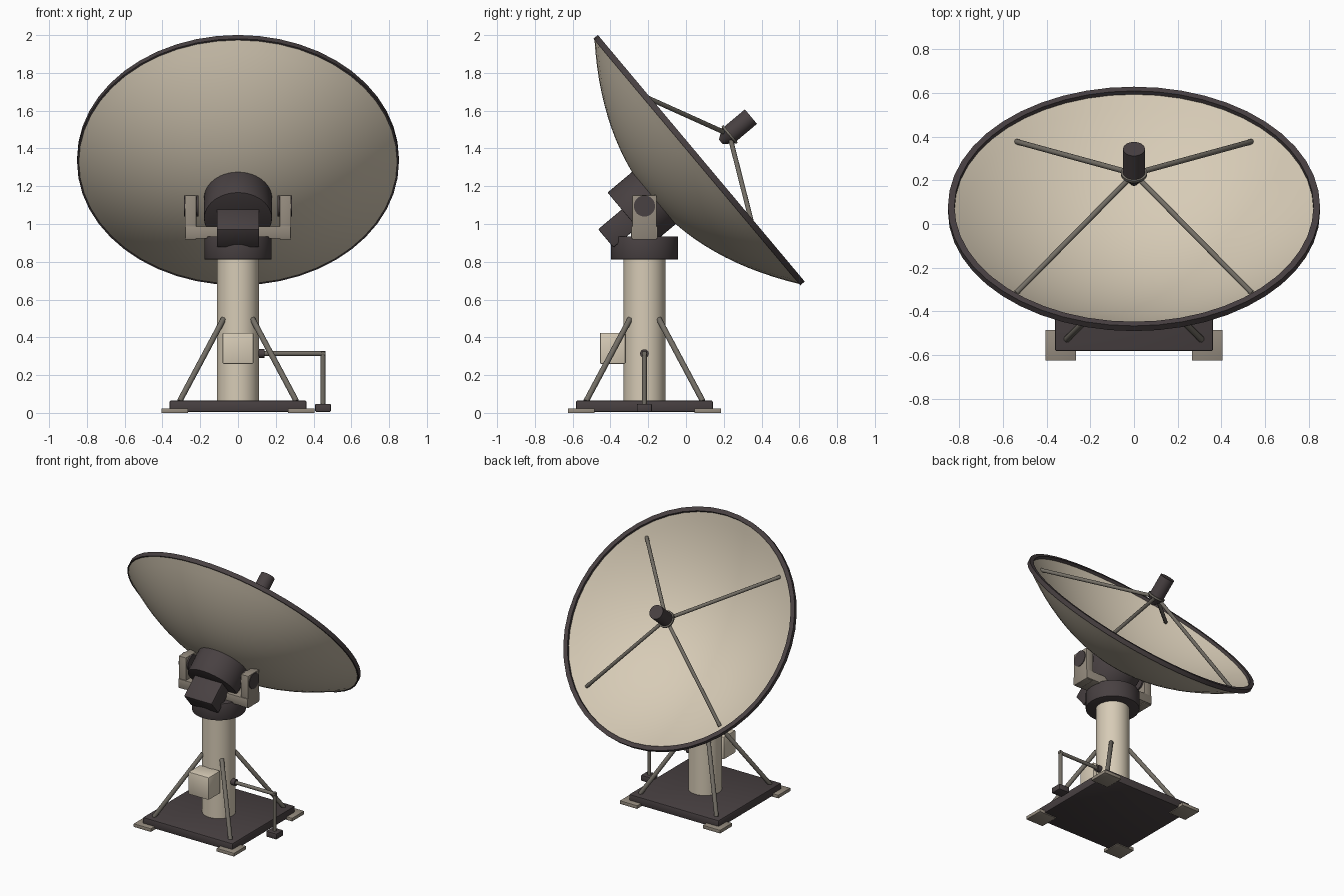
import bpy, bmesh, math
from mathutils import Matrix, Vector

if "Cube" in bpy.data.objects:
    bpy.data.objects.remove(bpy.data.objects["Cube"])


def material(name, r, g, b):
    m = bpy.data.materials.new(name)
    m.use_nodes = True
    m.diffuse_color = (r, g, b, 1)
    m.node_tree.nodes["Principled BSDF"].inputs["Base Color"].default_value = (r, g, b, 1)
    return m


CREAM = material("cream paint", 0.68, 0.60, 0.47)
DARK = material("dark steel", 0.065, 0.052, 0.054)
GREY = material("warm grey", 0.30, 0.26, 0.21)
STRUT = material("strut grey", 0.17, 0.155, 0.13)

MAST_Y = -0.22
# Dish frame: local z is the pointing axis, the origin is the centre of the rim
DISH = Matrix.Translation((0, 0.081, 1.348)) @ Matrix.Rotation(math.radians(-50), 4, "X")


def finish(name, bm, mat, bevel=0.0, frame=None):
    if bevel:
        edges = [e for e in bm.edges if e.calc_face_angle(0) > 1]
        bmesh.ops.bevel(bm, geom=edges, offset=bevel, segments=2, profile=0.5, affect="EDGES")
    bmesh.ops.recalc_face_normals(bm, faces=bm.faces)
    mesh = bpy.data.meshes.new(name)
    bm.to_mesh(mesh)
    bm.free()
    mesh.materials.append(mat)
    ob = bpy.data.objects.new(name, mesh)
    bpy.context.collection.objects.link(ob)
    if frame:
        ob.matrix_world = frame
    bpy.ops.object.select_all(action="DESELECT")
    ob.select_set(True)
    bpy.context.view_layer.objects.active = ob
    bpy.ops.object.shade_smooth_by_angle(angle=math.radians(35))
    return ob


def box(name, centre, size, mat, bevel=0.005, frame=None):
    bm = bmesh.new()
    bmesh.ops.create_cube(bm, size=1)
    bmesh.ops.scale(bm, vec=size, verts=bm.verts)
    bmesh.ops.translate(bm, vec=centre, verts=bm.verts)
    return finish(name, bm, mat, bevel, frame)


def rod(name, a, b, r, mat, r2=None, sides=32, bevel=0.0, frame=None):
    a, b = Vector(a), Vector(b)
    bm = bmesh.new()
    bmesh.ops.create_cone(bm, cap_ends=True, segments=sides, radius1=r,
                          radius2=r if r2 is None else r2, depth=(b - a).length)
    turn = (b - a).to_track_quat("Z", "Y").to_matrix().to_4x4()
    bmesh.ops.transform(bm, matrix=Matrix.Translation((a + b) / 2) @ turn, verts=bm.verts)
    return finish(name, bm, mat, bevel, frame)


def lathe(name, profile, mat, closed=False, sides=48, frame=None):
    bm = bmesh.new()
    verts = [bm.verts.new((r, 0, z)) for r, z in profile]
    pairs = list(zip(verts, verts[1:] + verts[:1]))
    edges = [bm.edges.new(p) for p in (pairs if closed else pairs[:-1])]
    bmesh.ops.spin(bm, geom=verts + edges, cent=(0, 0, 0), axis=(0, 0, 1),
                   angle=math.tau, steps=sides, use_duplicate=False)
    bmesh.ops.remove_doubles(bm, verts=bm.verts, dist=0.0002)
    return finish(name, bm, mat, frame=frame)


# Base plate, corner feet and diagonal mast braces
box("base_plate", (0, MAST_Y, 0.036), (0.724, 0.724, 0.06), DARK, 0.008)
for sx, side in ((-1, "right"), (1, "left")):
    for sy, end in ((-1, "front"), (1, "back")):
        box(f"{end}_{side}_foot", (sx * 0.335, MAST_Y + sy * 0.335, 0.012),
            (0.14, 0.14, 0.024), GREY, 0.002)
        rod(f"{end}_{side}_brace", (sx * 0.31, MAST_Y + sy * 0.31, 0.06),
            (sx * 0.075, MAST_Y + sy * 0.075, 0.50), 0.015, STRUT, sides=16, bevel=0.005)

# Mast, turntable collar and control box
rod("mast", (0, MAST_Y, 0.06), (0, MAST_Y, 0.83), 0.111, CREAM, sides=48)
rod("collar", (0, MAST_Y, 0.812), (0, MAST_Y, 0.935), 0.178, DARK, sides=48, bevel=0.005)
box("control_box", (0, -0.388, 0.342), (0.164, 0.135, 0.164), CREAM, 0.006)

# Cable conduit running out of the mast and down to the ground
corner = (0.45, MAST_Y, 0.314)
rod("conduit_flange", (0.10, MAST_Y, 0.314), (0.14, MAST_Y, 0.314), 0.023, DARK, sides=20)
rod("conduit_across", (0.10, MAST_Y, 0.314), (0.462, MAST_Y, 0.314), 0.0125, STRUT, sides=16)
rod("conduit_down", (0.45, MAST_Y, 0.04), (0.45, MAST_Y, 0.326), 0.0125, STRUT, sides=16)
box("conduit_shoe", (0.45, MAST_Y, 0.027), (0.084, 0.08, 0.042), DARK, 0.006)

# Tilting yoke
box("yoke_bar", (0, MAST_Y, 0.955), (0.56, 0.14, 0.065), GREY)
for sx, side in ((-1, "right"), (1, "left")):
    box(f"{side}_yoke_arm", (sx * 0.251, MAST_Y, 1.035), (0.06, 0.13, 0.235), GREY)
    rod(f"{side}_trunnion", (sx * 0.21, MAST_Y, 1.095), (sx * 0.286, MAST_Y, 1.095), 0.056, DARK)

# Hub drum and drive box behind the dish
rod("hub_drum", (0, 0, -0.497), (0, 0, -0.325), 0.18, DARK, sides=48, bevel=0.004, frame=DISH)
box("drive_box", (0, 0, -0.57), (0.224, 0.126, 0.18), DARK, 0.006, DISH)

# Reflector shell, a parabola inside and out, with its rim band
STEPS = 14
inner = [(0.83 * i / STEPS, -0.32 + 0.305 * (i / STEPS) ** 2) for i in range(STEPS + 1)]
outer = [(0.848 * i / STEPS, -0.342 + 0.315 * (i / STEPS) ** 2) for i in range(STEPS + 1)]
lathe("reflector", inner + outer[::-1], CREAM, frame=DISH)
lathe("rim_band", [(0.822, 0), (0.852, 0), (0.852, -0.031), (0.822, -0.031)], DARK,
      closed=True, frame=DISH)

# Feed on four struts
rod("feed_can", (0, 0, 0.20), (0, 0, 0.343), 0.05, DARK, frame=DISH)
rod("feed_ring", (0, 0, 0.19), (0, 0, 0.202), 0.06, STRUT, frame=DISH)
rod("feed_horn", (0, 0, 0.135), (0, 0, 0.192), 0.015, DARK, r2=0.058, frame=DISH)
for sx, side in ((-1, "right"), (1, "left")):
    for sy, end in ((-1, "upper"), (1, "lower")):
        rod(f"{end}_{side}_feed_strut", (sx * 0.54, sy * 0.54, -0.066),
            (sx * 0.03, sy * 0.03, 0.18), 0.0125, STRUT, sides=16, bevel=0.003, frame=DISH)
